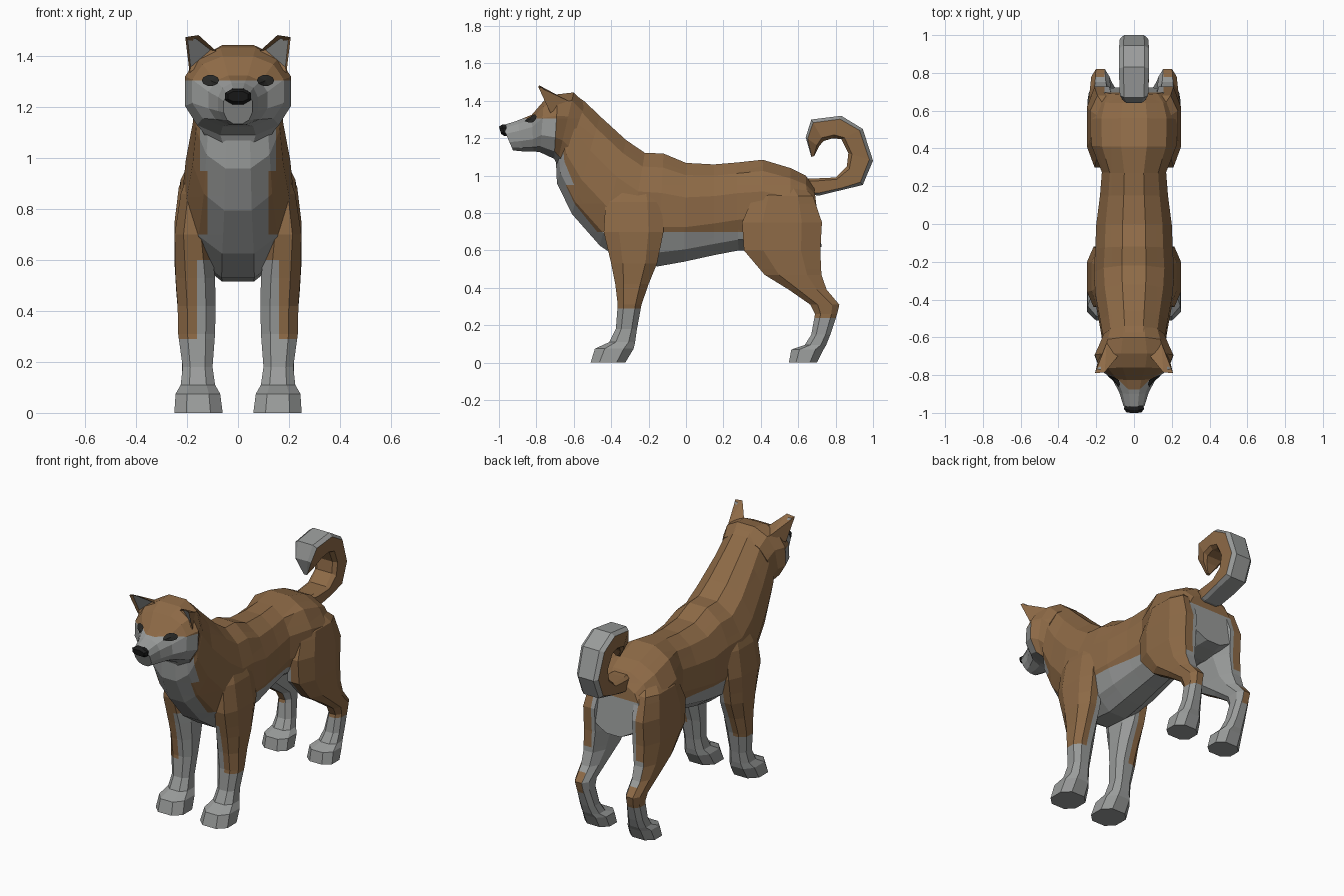
import bpy, bmesh, math
from mathutils import Vector
from mathutils.bvhtree import BVHTree

if "Cube" in bpy.data.objects:
    bpy.data.objects.remove(bpy.data.objects["Cube"])


def material(name, rgb):
    m = bpy.data.materials.new(name)
    m.diffuse_color = (*rgb, 1)
    m.use_nodes = True
    m.node_tree.nodes["Principled BSDF"].inputs["Base Color"].default_value = m.diffuse_color
    return m


BROWN, GREY, BLACK, DARK = range(4)
MATS = [material("brown_fur", (0.27, 0.145, 0.062)),
        material("pale_fur", (0.32, 0.33, 0.325)),
        material("black_nose", (0.012, 0.012, 0.012)),
        material("dark_eye", (0.022, 0.022, 0.020))]


def finish(name, bm, rule=None):
    """Orient the faces, colour them by rule(centre, normal), link the object."""
    if rule:
        bmesh.ops.recalc_face_normals(bm, faces=bm.faces)
        bm.normal_update()
        for f in bm.faces:
            f.material_index = rule(f.calc_center_median(), f.normal)
    me = bpy.data.meshes.new(name)
    bm.to_mesh(me)
    for m in MATS:
        me.materials.append(m)
    ob = bpy.data.objects.new(name, me)
    bpy.context.collection.objects.link(ob)
    return ob


def loft(rings, n, e=2.2):
    """Rings run between two side-view points: (y1, z1, y2, z2, x centre, half width)."""
    bm = bmesh.new()
    top = math.cos(math.pi / n) ** (2 / e)
    sq = lambda v: math.copysign(abs(v) ** (2 / e), v) / top
    loops = []
    for y1, z1, y2, z2, cx, w in rings:
        loop = []
        for k in range(n):
            t = (k + 0.5) * math.tau / n
            a, b = sq(math.cos(t)), sq(math.sin(t))
            loop.append(bm.verts.new((cx + w * b,
                                      (y1 + y2) / 2 + a * (y1 - y2) / 2,
                                      (z1 + z2) / 2 + a * (z1 - z2) / 2)))
        loops.append(loop)
    for p, q in zip(loops, loops[1:]):
        for k in range(n):
            j = (k + 1) % n
            bm.faces.new((p[k], p[j], q[j], q[k]))
    bm.faces.new(loops[0])
    bm.faces.new(loops[-1])
    return bm


def cut(bm, *planes):
    """Split faces along axis planes so that colour borders are clean."""
    for axis, d in planes:
        no = Vector((0, 0, 0))
        no[axis] = 1
        bmesh.ops.bisect_plane(bm, geom=bm.verts[:] + bm.edges[:] + bm.faces[:],
                               dist=1e-4, plane_co=no * d, plane_no=no)


CHEST = Vector((0, -0.8, -0.6))

# Torso and neck: top point, bottom point, half width
torso = [(.685, .94, .725, .62, .165), (.64, 1.00, .66, .61, .205),
         (.56, 1.04, .55, .60, .23), (.41, 1.085, .42, .60, .225),
         (.27, 1.07, .28, .60, .17), (.15, 1.06, .15, .575, .18),
         (0, 1.068, -.01, .54, .20), (-.12, 1.118, -.15, .515, .205),
         (-.22, 1.122, -.32, .53, .213), (-.32, 1.19, -.46, .625, .205),
         (-.46, 1.318, -.61, .795, .178), (-.54, 1.395, -.69, .96, .165),
         (-.59, 1.43, -.695, 1.07, .155)]
bm = loft([(*r[:4], 0, r[4]) for r in torso], 12)
cut(bm, (2, .70), (2, .85), (2, .95), (0, .12), (0, -.12), (0, .15), (0, -.15))


def torso_rule(c, n):
    if c.z < .70:
        return GREY
    if n.dot(CHEST) > .2 and abs(c.x) < (.15 if c.z > .95 else .12) and c.y < -.3:
        return GREY
    return GREY if n.y > .6 and c.z < .85 else BROWN


finish("torso", bm, torso_rule)

# Head and muzzle
head = [(-.54, 1.385, -.66, 1.03, .16), (-.60, 1.445, -.69, 1.06, .18),
        (-.685, 1.435, -.705, 1.09, .208), (-.76, 1.40, -.78, 1.125, .18),
        (-.825, 1.325, -.815, 1.13, .115), (-.90, 1.295, -.875, 1.13, .078),
        (-.982, 1.268, -.925, 1.135, .056)]
bm = loft([(*r[:4], 0, r[4]) for r in head], 12, 2.4)
cut(bm, (2, 1.305))
surface = BVHTree.FromBMesh(bm)
finish("head", bm, lambda c, n: GREY if c.z < 1.305 and
       (c.y < -.69 or n.dot(CHEST) > .45) else BROWN)

# Nose
bm = loft([(-.95, 1.274, -.94, 1.21, 0, .045), (-.985, 1.272, -.97, 1.212, 0, .052),
           (-1.0, 1.262, -.988, 1.222, 0, .04)], 8)
finish("nose", bm, lambda c, n: BLACK)

for s, side in ((-1, "left"), (1, "right")):
    # Eye: thin plate draped on the head
    bm = bmesh.new()

    def on_head(x, z):
        hit = surface.ray_cast(Vector((x, -2, z)), Vector((0, 1, 0)))[0]
        return bm.verts.new(hit + Vector((s * .003, -.008, .003)))

    mid = on_head(s * .105, 1.302)
    rim = [on_head(s * (.105 + .034 * math.cos(k * math.tau / 10)),
                   1.302 + .022 * math.sin(k * math.tau / 10)) for k in range(10)]
    for k in range(10):
        tri = (mid, rim[k], rim[(k + 1) % 10])
        bm.faces.new(tri if s > 0 else tri[::-1]).material_index = DARK
    bm.normal_update()
    if sum(f.normal.y for f in bm.faces) > 0:
        bmesh.ops.reverse_faces(bm, faces=bm.faces[:])
    finish(side + "_eye", bm)

    # Ear: forward-tilted pointed cup with a pale hollow
    bm = bmesh.new()
    a, b, c, d, e = [bm.verts.new((s * x, y, z)) for x, y, z in (
        (.085, -.70, 1.42), (.155, -.785, 1.483), (.207, -.79, 1.475),
        (.19, -.725, 1.335), (.145, -.63, 1.40))]
    front = bm.faces.new((a, b, c, d))
    for p, q in ((a, b), (b, c), (c, d), (d, a)):
        bm.faces.new((p, q, e))
    bmesh.ops.recalc_face_normals(bm, faces=bm.faces)
    bmesh.ops.inset_individual(bm, faces=[front], thickness=.02, depth=-.012)
    front.material_index = GREY
    finish(side + "_ear", bm)

    # Front leg: height, front y, back y, inner x, outer x
    leg = [(0, -.51, -.325, .06, .25), (.075, -.487, -.28, .07, .245),
           (.11, -.41, -.272, .09, .225), (.18, -.375, -.262, .10, .217),
           (.31, -.365, -.238, .09, .235), (.42, -.378, -.20, .088, .237),
           (.53, -.40, -.155, .09, .245), (.70, -.44, -.12, .11, .249),
           (.86, -.43, -.13, .11, .225), (1.0, -.37, -.18, .09, .175)]
    bm = loft([(y1, z, y2, z, s * (x0 + x1) / 2, (x1 - x0) / 2)
               for z, y1, y2, x0, x1 in leg], 8, 2.5)
    cut(bm, (2, .29), (2, .6), (0, s * .16))
    finish(side + "_front_leg", bm, lambda c, n: GREY if c.z < .29 or
           (abs(c.x) < .16 and c.z < .6) else BROWN)

    # Hind leg with thigh and hock
    leg = [(0, .55, .70, .07, .245), (.07, .563, .735, .075, .24),
           (.095, .635, .75, .10, .225), (.15, .67, .772, .115, .22),
           (.26, .69, .808, .13, .22), (.31, .665, .82, .13, .226),
           (.39, .55, .752, .12, .235), (.47, .42, .724, .11, .242),
           (.60, .31, .718, .09, .25), (.75, .30, .727, .09, .249),
           (.89, .36, .68, .08, .232), (.985, .44, .58, .05, .15)]
    bm = loft([(y1, z, y2, z, s * (x0 + x1) / 2, (x1 - x0) / 2)
               for z, y1, y2, x0, x1 in leg], 8, 2.5)
    cut(bm, (2, .24), (2, .36), (2, .5), (2, .85), (0, s * .155))
    finish(side + "_hind_leg", bm, lambda c, n: GREY if c.z < .24 or
           (abs(c.x) < .155 and c.z < .85) or
           (n.y > .5 and .36 < c.z < .5) else BROWN)

# Curled tail: inner point, outer point, half width; pale along the outside
tail = [(.64, .985, .66, .90, .06), (.69, .985, .71, .893, .07),
        (.80, .99, .84, .925, .075), (.86, 1.05, .945, .95, .075),
        (.868, 1.12, 1.0, 1.08, .075), (.83, 1.195, .945, 1.25, .08),
        (.785, 1.20, .83, 1.32, .08), (.735, 1.185, .67, 1.30, .075),
        (.71, 1.155, .64, 1.205, .055), (.685, 1.105, .67, 1.10, .012)]
bm = loft([(*r[:4], 0, r[4]) for r in tail], 8, 5)
finish("tail", bm, lambda c, n: GREY if n.dot(
    Vector((0, c.y - .80, c.z - 1.13)).normalized()) > .5 else BROWN)
